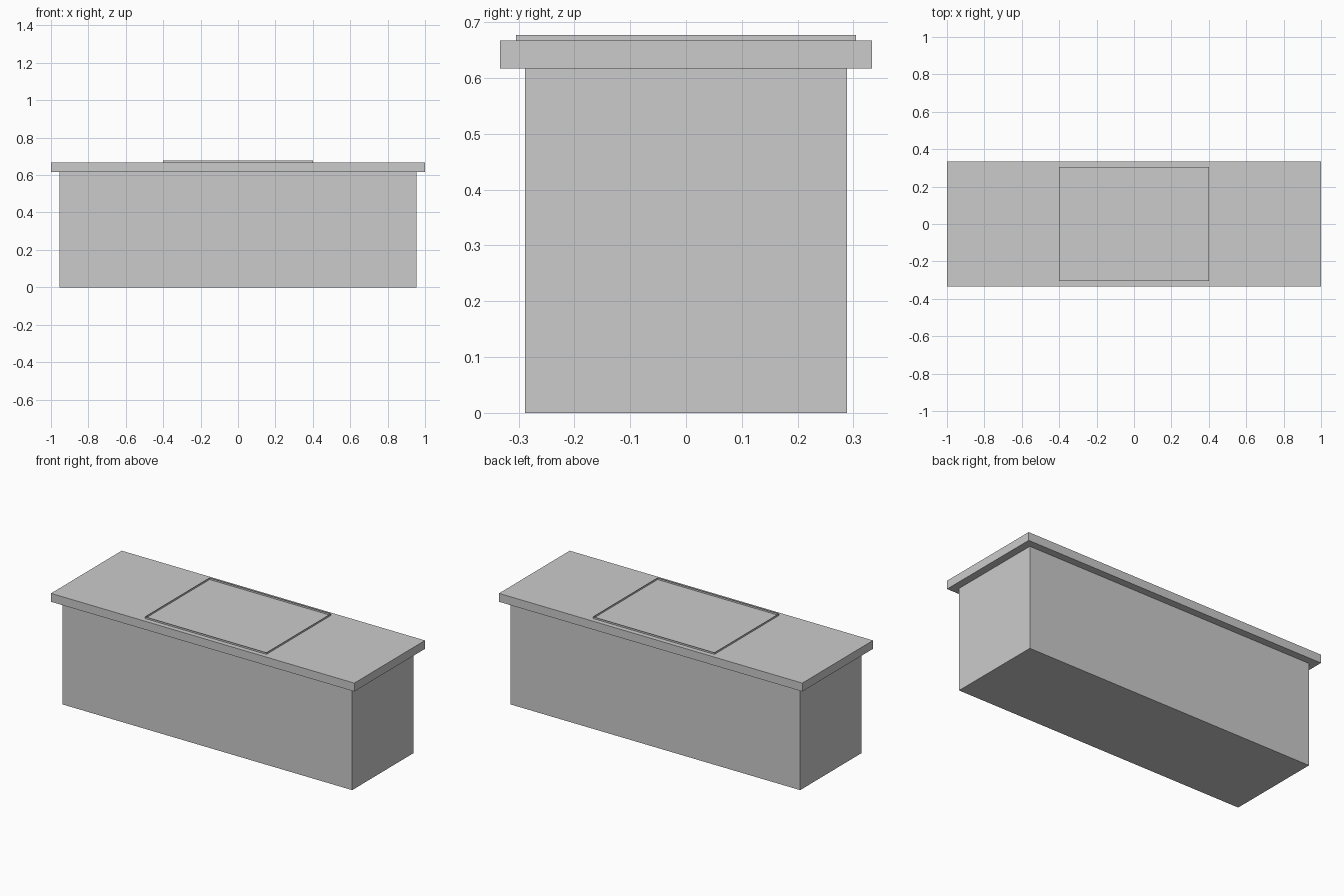
import bpy, bmesh

if "Cube" in bpy.data.objects:
    bpy.data.objects.remove(bpy.data.objects["Cube"])


def box(name, sx, sy, z0, z1, open_ends=False):
    bm = bmesh.new()
    bmesh.ops.create_cube(bm, size=1)
    for v in bm.verts:
        v.co = (v.co.x * sx, v.co.y * sy, z0 if v.co.z < 0 else z1)
    if open_ends:
        ends = [f for f in bm.faces if abs(f.normal.z) > 0.5]
        bmesh.ops.delete(bm, geom=ends, context='FACES_ONLY')
    mesh = bpy.data.meshes.new(name)
    bm.to_mesh(mesh)
    bm.free()
    obj = bpy.data.objects.new(name, mesh)
    bpy.context.collection.objects.link(obj)
    return obj


# Solid cabinet and overhanging worktop
box("cabinet_body", 1.91, 0.577, 0, 0.617)
box("worktop", 2.0, 0.666, 0.617, 0.667)

# Thin raised rim around the centre panel
rim = box("raised_rim", 0.802, 0.609, 0.667, 0.677, open_ends=True)
wall = rim.modifiers.new("wall", 'SOLIDIFY')
wall.thickness = 0.002
wall.offset = -1
